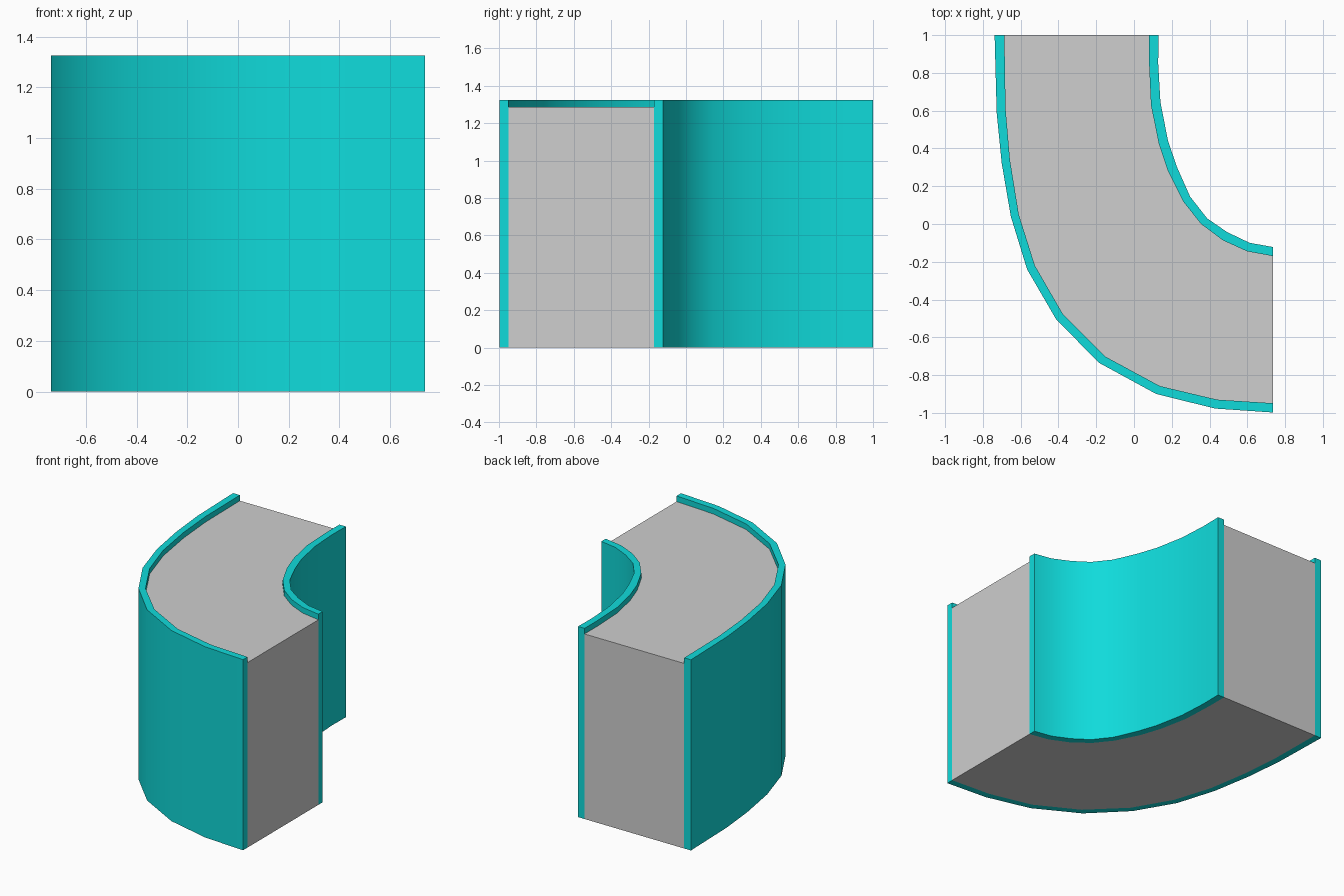
import bpy, bmesh, math

if "Cube" in bpy.data.objects:
    bpy.data.objects.remove(bpy.data.objects["Cube"])

H_WALL, H_BODY = 1.325, 1.286


def material(name, rgb):
    m = bpy.data.materials.new(name)
    m.diffuse_color = (*rgb, 1)
    m.use_nodes = True
    m.node_tree.nodes["Principled BSDF"].inputs["Base Color"].default_value = m.diffuse_color
    return m


teal = material("teal", (0.005, 0.71, 0.71))
grey = material("light grey", (0.62, 0.62, 0.62))


def strip(name, left, right, height, mat):
    """Closed solid between two matching plan curves, from the ground up."""
    bm = bmesh.new()
    rings = []
    for a, b in zip(left, right):
        rings.append([bm.verts.new((x, y, z)) for (x, y), z in
                      ((a, 0), (b, 0), (b, height), (a, height))])
    for r, s in zip(rings, rings[1:]):
        for i in range(4):
            j = (i + 1) % 4
            bm.faces.new((r[i], r[j], s[j], s[i]))
    bm.faces.new(rings[0])
    bm.faces.new(rings[-1][::-1])
    bmesh.ops.recalc_face_normals(bm, faces=bm.faces)
    me = bpy.data.meshes.new(name)
    bm.to_mesh(me)
    bm.free()
    me.materials.append(mat)
    ob = bpy.data.objects.new(name, me)
    bpy.context.collection.objects.link(ob)
    bpy.ops.object.select_all(action='DESELECT')
    ob.select_set(True)
    bpy.context.view_layer.objects.active = ob
    bpy.ops.object.shade_smooth_by_angle(angle=math.radians(30))
    return ob


# Plan curves, from the back end round to the right end
big_out = [(-.738, 1), (-.727, .59), (-.70, .32), (-.652, .04), (-.566, -.24),
           (-.412, -.505), (-.185, -.735), (.118, -.90), (.43, -.977), (.737, -.998)]
big_in = [(-.686, 1), (-.68, .61), (-.657, .34), (-.61, .05), (-.525, -.22),
          (-.375, -.48), (-.15, -.703), (.137, -.858), (.44, -.93), (.737, -.949)]
small_in = [(.08, 1), (.08, .85), (.09, .63), (.13, .43), (.18, .28),
            (.26, .12), (.355, 0), (.472, -.087), (.60, -.145), (.737, -.17)]
small_out = [(.13, 1), (.128, .85), (.14, .645), (.18, .44), (.228, .30),
             (.297, .145), (.387, .03), (.493, -.043), (.613, -.10), (.737, -.122)]

# Curved walls and the filling between them
strip("outer_wall", big_out, big_in, H_WALL, teal)
strip("inner_wall", small_in, small_out, H_WALL, teal)
strip("curved_core", big_in, small_in, H_BODY, grey)
